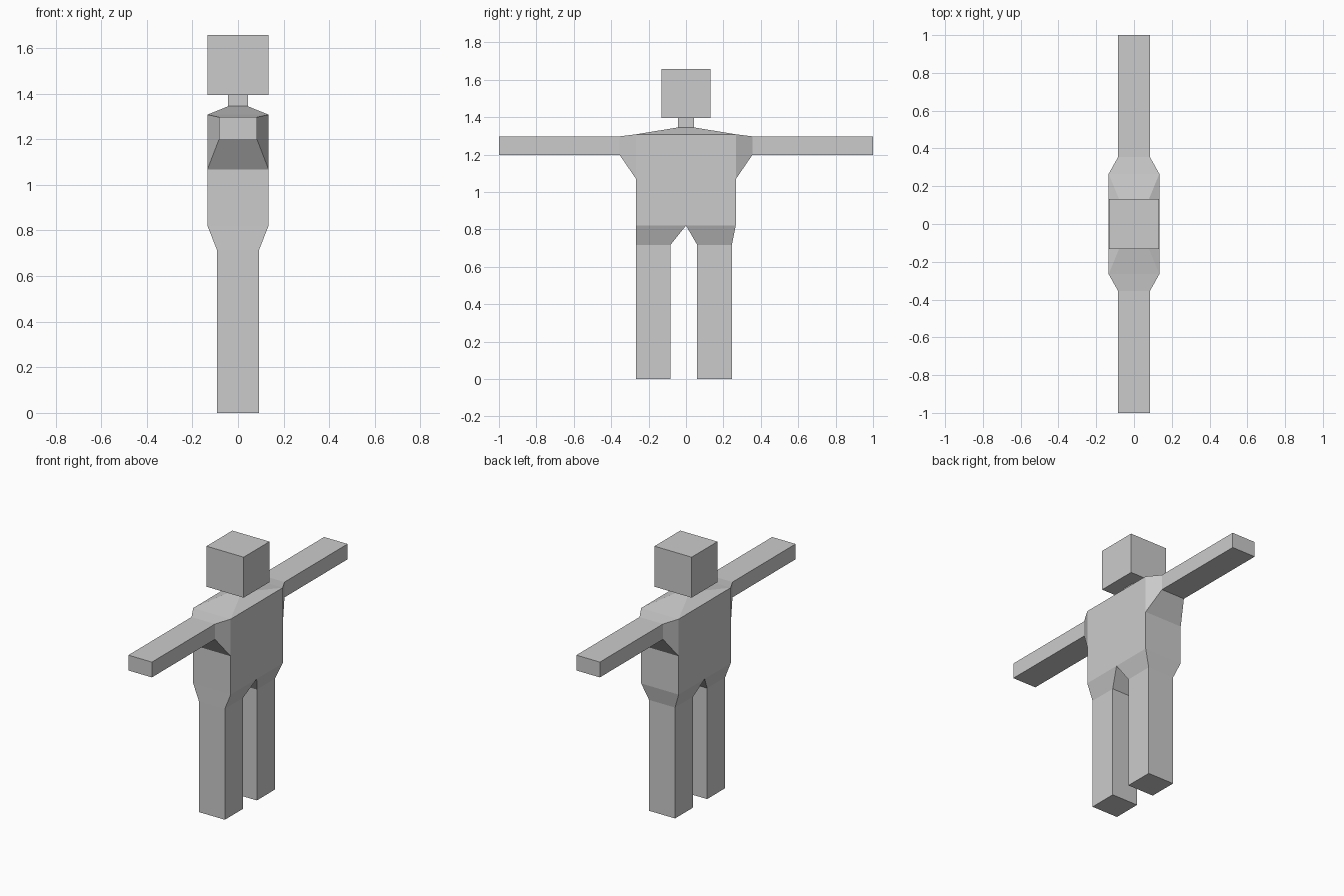
import bpy, bmesh

if "Cube" in bpy.data.objects:
    bpy.data.objects.remove(bpy.data.objects["Cube"])


def ring(axis, pos, a, b):
    """Rectangle across an axis: a = x range, b = range on the remaining axis."""
    pts = [(a[0], b[0]), (a[1], b[0]), (a[1], b[1]), (a[0], b[1])]
    if axis == 'Z':
        return [(x, y, pos) for x, y in pts]
    return [(x, pos, z) for x, z in pts]


def loft(name, rings, cap_start=False, cap_end=False, skip=()):
    """Bridge rectangular rings with flat quads; skip holds (segment, side) openings."""
    bm = bmesh.new()
    loops = [[bm.verts.new(p) for p in r] for r in rings]
    for s, (lo, hi) in enumerate(zip(loops, loops[1:])):
        for i in range(4):
            if (s, i) not in skip:
                j = (i + 1) % 4
                bm.faces.new((lo[i], lo[j], hi[j], hi[i]))
    if cap_start:
        bm.faces.new(loops[0][::-1])
    if cap_end:
        bm.faces.new(loops[-1])
    # orient outward: rings wind the other way when the loft runs toward -z or +y
    first, last = rings[0][0], rings[-1][0]
    if last[2] < first[2] - 0.2 or last[1] > first[1] + 0.5:
        bmesh.ops.reverse_faces(bm, faces=bm.faces[:])
    mesh = bpy.data.meshes.new(name)
    bm.to_mesh(mesh)
    bm.free()
    obj = bpy.data.objects.new(name, mesh)
    bpy.context.collection.objects.link(obj)
    return obj


def sym(v):
    return (-v, v)


D, W = 0.134, 0.266                       # torso half depth and half width
HIP, PIT, SHOULDER, COLLAR, CHIN, CROWN = 0.82, 1.068, 1.308, 1.345, 1.395, 1.657

# torso with sloping shoulders, open at arms, legs and neck
loft("torso", [ring('Z', HIP, sym(D), sym(W)),
               ring('Z', PIT, sym(D), sym(W)),
               ring('Z', SHOULDER, sym(D), sym(W)),
               ring('Z', COLLAR, sym(0.043), sym(0.043))],
     skip={(1, 0), (1, 2)})

# neck and head
loft("neck", [ring('Z', COLLAR, sym(0.043), sym(0.043)),
              ring('Z', CHIN, sym(0.043), sym(0.043))])
loft("head", [ring('Z', CHIN, sym(0.133), sym(0.132)),
              ring('Z', CROWN, sym(0.133), sym(0.132))], True, True)

# arms flaring out of the shoulder openings
for name, s in (("left_arm", -1), ("right_arm", 1)):
    loft(name, [ring('Y', s * W, sym(D), (PIT, SHOULDER)),
                ring('Y', s * 0.355, sym(0.084), (1.198, 1.297)),
                ring('Y', s * 1.0, sym(0.084), (1.198, 1.297))], cap_end=True)

# legs tapering from each half of the hips
for name, hip, leg in (("left_leg", (-W, 0), (-0.267, -0.083)),
                       ("right_leg", (0, W), (0.06, 0.245))):
    loft(name, [ring('Z', HIP, sym(D), hip),
                ring('Z', 0.717, sym(0.093), leg),
                ring('Z', 0.0, sym(0.093), leg)], cap_end=True)
